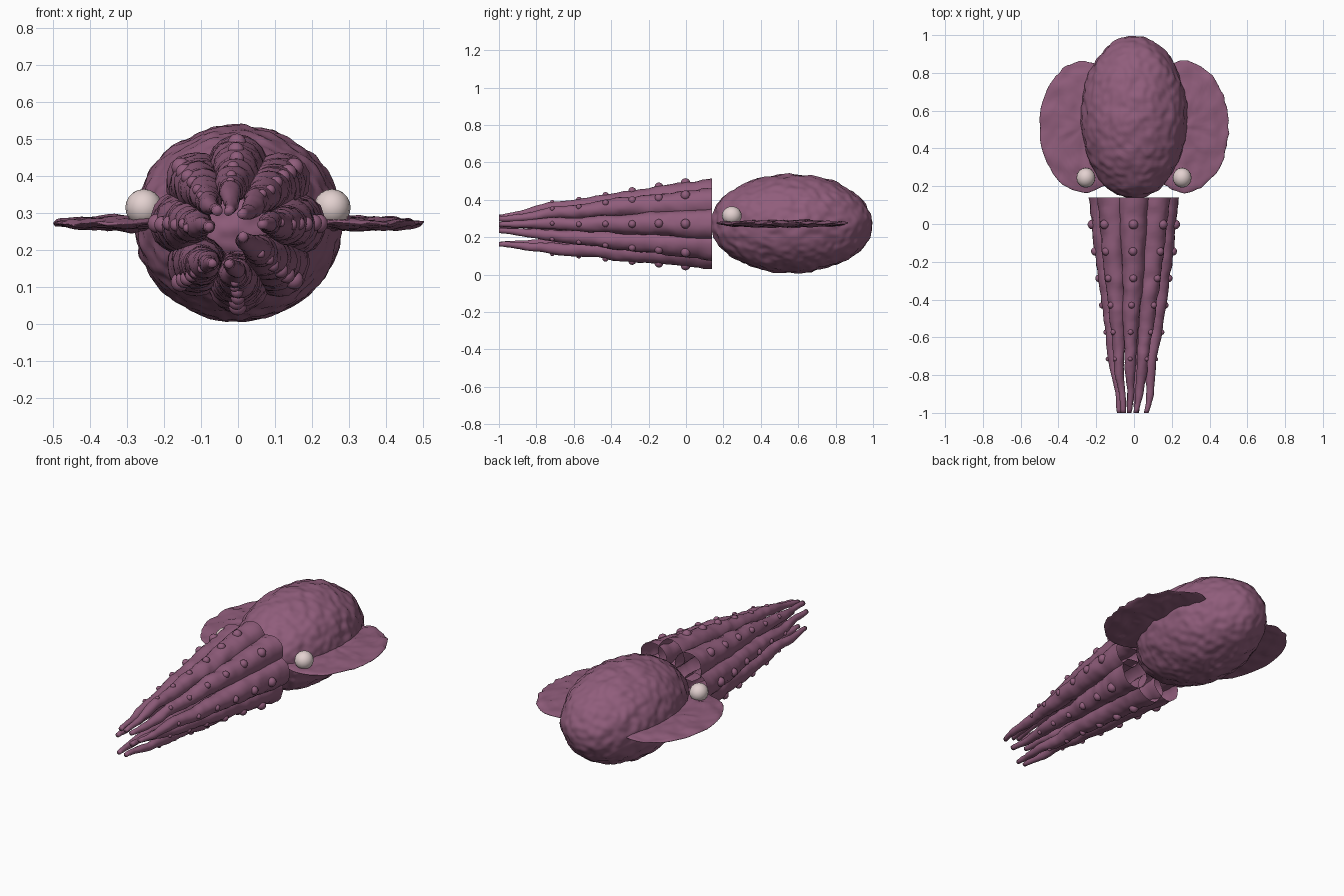
import bpy, bmesh, math
from mathutils import Vector, noise

if "Cube" in bpy.data.objects:
    bpy.data.objects.remove(bpy.data.objects["Cube"])


def make_material(name, color):
    mat = bpy.data.materials.new(name)
    mat.use_nodes = True
    mat.diffuse_color = color
    mat.node_tree.nodes["Principled BSDF"].inputs["Base Color"].default_value = color
    return mat


SKIN = make_material("mauve skin", (0.28, 0.11, 0.20, 1))
EYE = make_material("pale eye", (0.77, 0.64, 0.63, 1))
MID_Z = 0.272


def finish(bm, name, mat):
    """Turn a bmesh into a smooth shaded object."""
    mesh = bpy.data.meshes.new(name)
    bm.to_mesh(mesh)
    bm.free()
    mesh.materials.append(mat)
    for poly in mesh.polygons:
        poly.use_smooth = True
    obj = bpy.data.objects.new(name, mesh)
    bpy.context.collection.objects.link(obj)
    return obj


def lumps(p, coarse, fine):
    """Skin roughness at a point."""
    return coarse * noise.noise(p * 12) + fine * noise.noise(p * 26)


def ellipsoid(bm, center, radii, segments=16, rings=10):
    made = bmesh.ops.create_uvsphere(bm, u_segments=segments, v_segments=rings, radius=1)
    for v in made["verts"]:
        v.co = Vector(center) + Vector(a * b for a, b in zip(v.co, radii))
    return made["verts"]


# Mantle: a lumpy egg lying along y
bm = bmesh.new()
bmesh.ops.create_icosphere(bm, subdivisions=6, radius=1)
for v in bm.verts:
    n = v.co.copy()
    base = Vector((n.x * 0.281, n.y * 0.432 + 0.565, n.z * 0.264 + MID_Z))
    v.co = base + n * lumps(base, 0.008, 0.008)
finish(bm, "mantle", SKIN)

# Fins: thin rough discs on each side, with an eye in front
for side, label in ((1, "left"), (-1, "right")):
    bm = bmesh.new()
    for v in ellipsoid(bm, (side * 0.265, 0.515, MID_Z), (0.236, 0.348, 0.018), 64, 32):
        p = v.co.copy()
        out = Vector((p.x - side * 0.265, p.y - 0.515, 0))
        v.co += out * lumps(p, 0.02, 0.03)
        v.co.z += lumps(p, 0.008, 0.008)
    finish(bm, label + "_fin", SKIN)

    bm = bmesh.new()
    ellipsoid(bm, (side * 0.255, 0.245, 0.315), (0.05, 0.053, 0.05))
    finish(bm, label + "_eye", EYE)

# Tentacles: eight open tubes, merged at the root, tapering to gathered tips
ROOT_Y, TIP_Y = 0.14, -1.0
TIPS = [(0.065, 0.27), (0.01, 0.295), (-0.025, 0.31), (-0.06, 0.30),
        (-0.075, 0.265), (-0.07, 0.165), (-0.015, 0.155), (0.0, 0.235)]
STEPS, SIDES = 60, 20


def tube_center(angle, tip, t):
    """Tentacle centre line: straight roots that bend gently to the tip."""
    root = Vector((0.158 * math.cos(angle), ROOT_Y, MID_Z + 0.158 * math.sin(angle)))
    end = Vector((tip[0], TIP_Y, tip[1]))
    p = root.lerp(end, 0.55 * t + 0.45 * t * t)
    p.y = ROOT_Y + (TIP_Y - ROOT_Y) * t
    sway = 0.018 * t
    p.x += sway * noise.noise(Vector((angle, t * 6, 0)))
    p.z += sway * noise.noise(Vector((angle, t * 6, 9)))
    return p


def tube_radius(t):
    return 0.082 * (1 - t) + 0.012 * t


for i, tip in enumerate(TIPS):
    angle = i * math.pi / 4
    bm = bmesh.new()
    previous = None
    for s in range(STEPS + 1):
        t = s / STEPS
        center = tube_center(angle, tip, t)
        ring = []
        for k in range(SIDES):
            a = k * math.tau / SIDES
            out = Vector((math.cos(a), 0, math.sin(a)))
            r = tube_radius(t)
            r += lumps(center + out * r, 0.008, 0.006) * (1 - 0.4 * t)
            ring.append(bm.verts.new(center + out * max(r, 0.008)))
        if previous:
            for k in range(SIDES):
                n = (k + 1) % SIDES
                bm.faces.new((previous[k], previous[n], ring[n], ring[k]))
        previous = ring
    bm.faces.new(previous)
    bmesh.ops.recalc_face_normals(bm, faces=bm.faces)
    finish(bm, f"tentacle_{i + 1}", SKIN)

    # Suckers: a row of shrinking beads along the outer side
    bm = bmesh.new()
    outward = Vector((math.cos(angle), 0, math.sin(angle)))
    for j in range(6):
        t = (j + 1) / 8
        size = 0.026 - 0.0028 * j
        spot = tube_center(angle, tip, t) + outward * tube_radius(t) * 0.92
        ellipsoid(bm, spot, (size, size, size), 14, 8)
    finish(bm, f"suckers_{i + 1}", SKIN)
